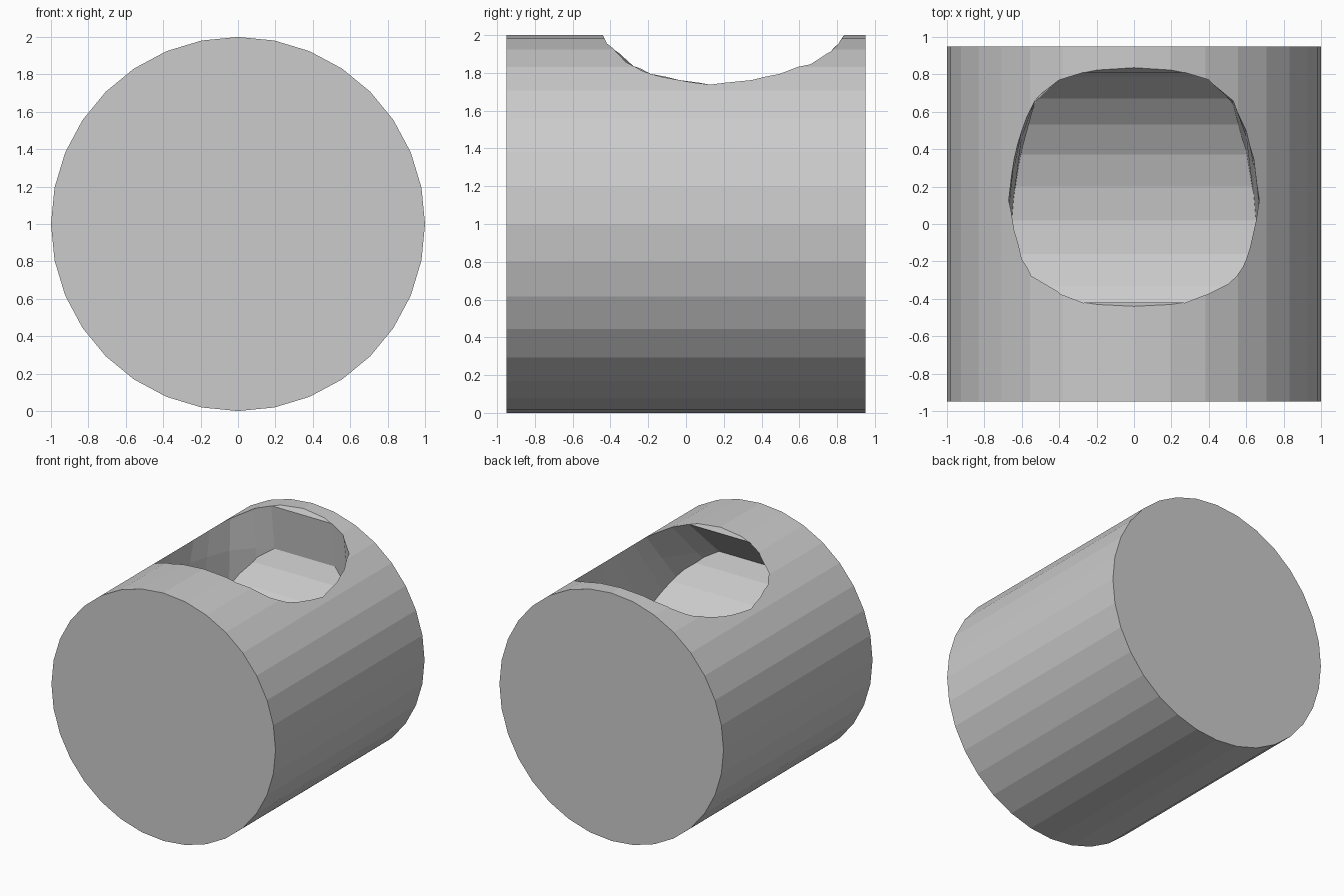
import bpy, bmesh, math

if "Cube" in bpy.data.objects:
    bpy.data.objects.remove(bpy.data.objects["Cube"])


def loft(name, rings):
    """Closed solid through a list of matching point rings."""
    bm = bmesh.new()
    loops = [[bm.verts.new(p) for p in ring] for ring in rings]
    n = len(loops[0])
    for a, b in zip(loops, loops[1:]):
        for i in range(n):
            j = (i + 1) % n
            bm.faces.new((a[i], a[j], b[j], b[i]))
    bm.faces.new(loops[0])
    bm.faces.new(loops[-1])
    bmesh.ops.recalc_face_normals(bm, faces=bm.faces[:])
    mesh = bpy.data.meshes.new(name)
    bm.to_mesh(mesh)
    bm.free()
    obj = bpy.data.objects.new(name, mesh)
    bpy.context.collection.objects.link(obj)
    return obj


def combine(obj, other, operation):
    """Apply a boolean and remove the helper."""
    mod = obj.modifiers.new("cut", 'BOOLEAN')
    mod.operation = operation
    mod.solver = 'EXACT'
    mod.object = other
    bpy.context.view_layer.objects.active = obj
    bpy.ops.object.modifier_apply(modifier=mod.name)
    bpy.data.objects.remove(other)


# Drum body: 32-sided cylinder lying along y
angles = [2 * math.pi * i / 32 for i in range(32)]
body = loft("drum_body", [[(math.sin(a), y, 1 + math.cos(a)) for a in angles]
                          for y in (-0.95, 0.95)])

# Opening walls: rounded outline, (x, relative y), mirrored in x
half = [(0.27, 1), (0.4, 0.93), (0.53, 0.76), (0.6, 0.535), (0.64, 0.34),
        (0.67, 0.05), (0.64, -0.19), (0.6, -0.43), (0.55, -0.6),
        (0.39, -0.867), (0.27, -1)]
outline = half + [(-x, v) for x, v in reversed(half)]

# Sections: height, front y, back y; narrow lip, wider below
sections = [(2.1, -0.49, 0.90), (1.96, -0.42, 0.81),
            (1.59, -0.81, 0.85), (1.0, -1.43, 0.914)]
cavity = loft("cavity_cutter",
              [[(x, (f + b) / 2 + v * (b - f) / 2, z) for x, v in outline]
               for z, f, b in sections])
cavity.hide_render = True

# Curved cavity floor: half-round trough running along x
trough = [(0.02 - 0.92 * math.cos(math.pi * i / 16),
           1.99 - 0.92 * math.sin(math.pi * i / 16)) for i in range(17)]
trough += [(0.94, 2.3), (-0.90, 2.3)]
floor = loft("floor_cutter", [[(x, y, z) for y, z in trough] for x in (-1.5, 1.5)])
floor.hide_render = True

combine(cavity, floor, 'INTERSECT')
combine(body, cavity, 'DIFFERENCE')
